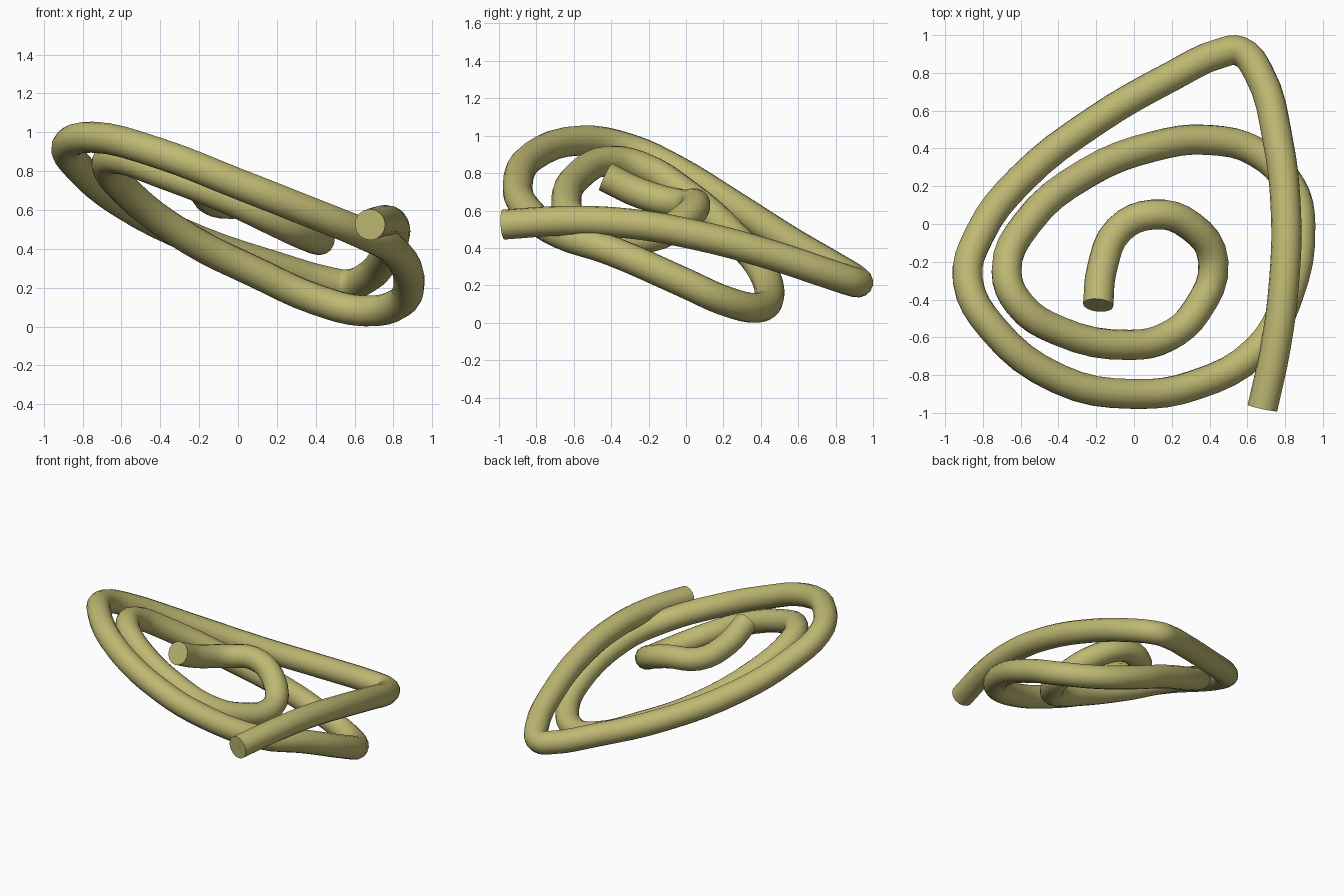
import bpy

if "Cube" in bpy.data.objects:
    bpy.data.objects.remove(bpy.data.objects["Cube"])

# Centreline of the coiled rod, from inner end to outer end
path = [
    (-.19, -.43, .78), (-.17, -.24, .69), (-.08, -.03, .635), (.1, .05, .635),
    (.3, -.01, .555), (.42, -.2, .455), (.33, -.46, .48), (.18, -.595, .55),
    (-.02, -.64, .645), (-.4, -.565, .795), (-.61, -.42, .865), (-.675, -.25, .84),
    (-.57, 0, .69), (-.25, .27, .45), (.1, .41, .275), (.4, .445, .14),
    (.65, .38, .08), (.83, .2, .12), (.88, 0, .21), (.81, -.4, .385),
    (.65, -.67, .475), (.33, -.85, .605), (0, -.9, .735), (-.4, -.82, .89),
    (-.75, -.55, .975), (-.88, -.3, .93), (-.82, -.06, .82), (-.6, .235, .64),
    (-.2, .55, .44), (.2, .782, .305), (.46, .905, .23), (.56, .915, .215),
    (.66, .80, .25), (.76, .45, .365), (.805, .05, .47), (.795, -.3, .53),
    (.75, -.65, .545), (.68, -.975, .525),
]

curve = bpy.data.curves.new("coiled_rod", 'CURVE')
curve.dimensions = '3D'
curve.resolution_u = 4
curve.bevel_depth = 0.08
curve.bevel_resolution = 6
curve.use_fill_caps = True
spline = curve.splines.new('BEZIER')
spline.bezier_points.add(len(path) - 1)
for point, co in zip(spline.bezier_points, path):
    point.co = co
    point.handle_left_type = point.handle_right_type = 'AUTO'

rod = bpy.data.objects.new("coiled_rod", curve)
bpy.context.collection.objects.link(rod)
bpy.context.view_layer.objects.active = rod
rod.select_set(True)
bpy.ops.object.convert(target='MESH')
rod = bpy.context.object
rod.name = "coiled_rod"
bpy.ops.object.shade_smooth()

# Olive colour
olive = bpy.data.materials.new("olive")
olive.diffuse_color = (.52, .48, .17, 1)
olive.use_nodes = True
olive.node_tree.nodes["Principled BSDF"].inputs["Base Color"].default_value = olive.diffuse_color
rod.data.materials.clear()
rod.data.materials.append(olive)
